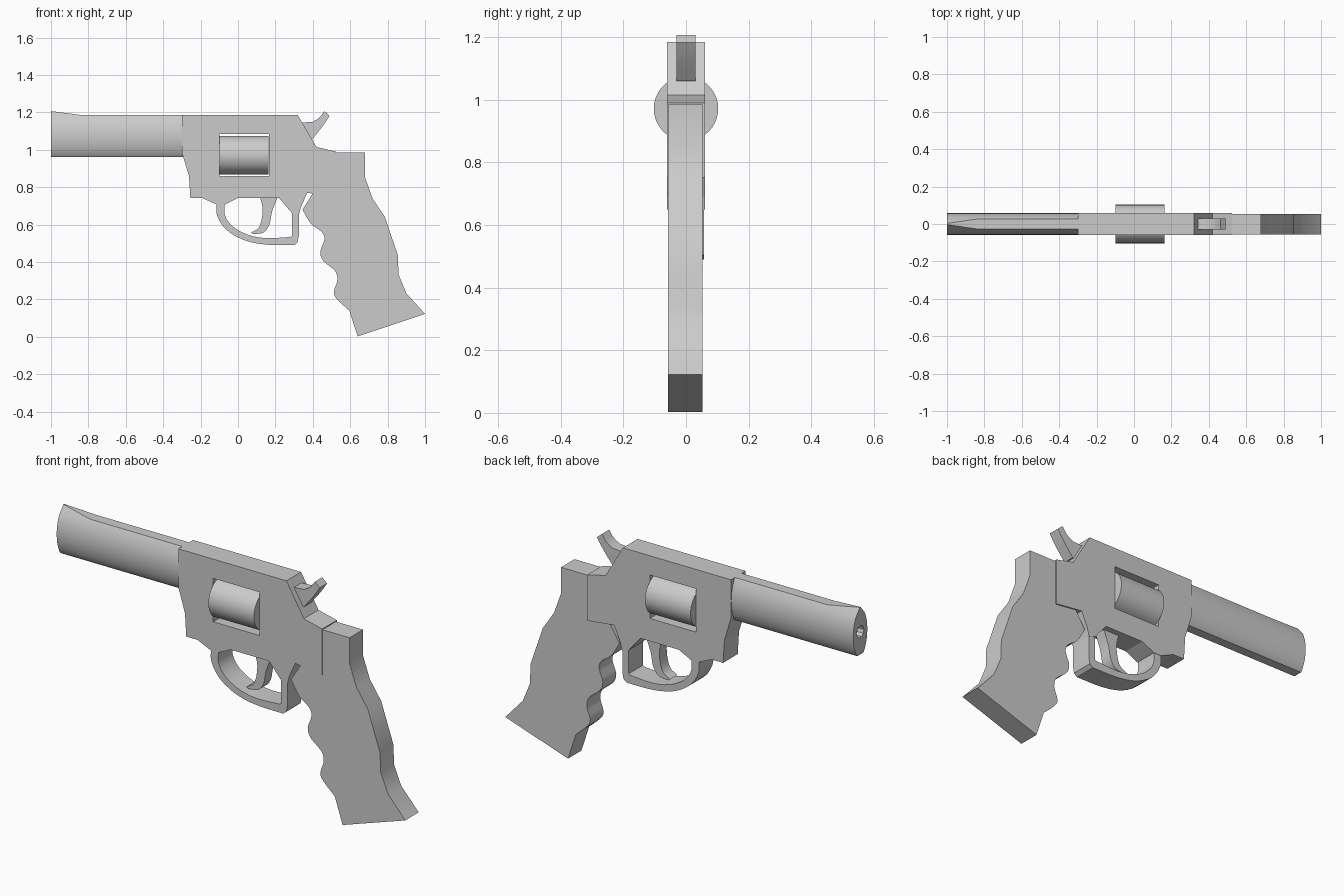
import bpy, bmesh, math
from mathutils import Vector, Matrix

if "Cube" in bpy.data.objects:
    bpy.data.objects.remove(bpy.data.objects["Cube"])


def finish(name, bm, smooth=None):
    bmesh.ops.recalc_face_normals(bm, faces=bm.faces[:])
    me = bpy.data.meshes.new(name)
    bm.to_mesh(me)
    bm.free()
    ob = bpy.data.objects.new(name, me)
    bpy.context.collection.objects.link(ob)
    if smooth:
        bpy.ops.object.select_all(action='DESELECT')
        bpy.context.view_layer.objects.active = ob
        ob.select_set(True)
        bpy.ops.object.shade_smooth_by_angle(angle=math.radians(smooth))
    return ob


def plate(name, pts, y0, y1, smooth=None):
    """Side profile (x, z) extruded across y."""
    bm = bmesh.new()
    face = bm.faces.new([bm.verts.new((x, y0, z)) for x, z in pts])
    geo = bmesh.ops.extrude_face_region(bm, geom=[face])['geom']
    bmesh.ops.translate(bm, vec=(0, y1 - y0, 0),
                        verts=[g for g in geo if isinstance(g, bmesh.types.BMVert)])
    return finish(name, bm, smooth)


def curve(pts, steps=3):
    """Smooth curve through the given points."""
    p = [Vector(q) for q in pts]
    p = [2 * p[0] - p[1]] + p + [2 * p[-1] - p[-2]]
    out = []
    for a, b, c, d in zip(p, p[1:], p[2:], p[3:]):
        for i in range(steps):
            t = i / steps
            out.append(0.5 * (2 * b + (c - a) * t + (2 * a - 5 * b + 4 * c - d) * t * t
                              + (3 * b - a - 3 * c + d) * t ** 3))
    return [tuple(v) for v in out] + [tuple(p[-2])]


def rod(name, x0, x1, z, r, n, smooth=None):
    """Cylinder lying along x."""
    bm = bmesh.new()
    m = Matrix.Translation(((x0 + x1) / 2, 0, z)) @ Matrix.Rotation(math.pi / 2, 4, 'Y')
    bmesh.ops.create_cone(bm, cap_ends=True, segments=n, radius1=r, radius2=r,
                          depth=x1 - x0, matrix=m)
    return finish(name, bm, smooth)


def cut(ob, cutter):
    cutter.hide_render = True
    mod = ob.modifiers.new('cut', 'BOOLEAN')
    mod.object = cutter
    mod.solver = 'EXACT'
    bpy.context.view_layer.objects.active = ob
    bpy.ops.object.modifier_apply(modifier=mod.name)
    bpy.data.objects.remove(cutter)


# Frame with a window through it
frame = plate('frame', [
    (-0.30, 1.185), (0.32, 1.185), (0.42, 1.015), (0.525, 0.99), (0.525, 0.752),
    (0.37, 0.77), (0.335, 0.69), (0.325, 0.65), (0.29, 0.66), (0.22, 0.742),
    (0.0, 0.742), (-0.07, 0.708), (-0.115, 0.708), (-0.19, 0.742), (-0.255, 0.742),
    (-0.262, 0.86), (-0.30, 0.985)], -0.06, 0.06)
cut(frame, plate('window_cutter', [(-0.10, 0.86), (0.165, 0.86), (0.165, 1.085),
                                   (-0.10, 1.085)], -0.2, 0.2))

# Drum in the window
rod('drum', -0.098, 0.163, 0.972, 0.103, 40, 35)

# Barrel: half section mirrored and lofted, top rib rising to a pointed sight
half = [(0.028, 1.185)] + curve([(0.038, 1.165), (0.052, 1.125), (0.058, 1.075),
                                 (0.052, 1.02), (0.035, 0.975)], 2) + [(0.024, 0.962)]
bm = bmesh.new()
rings = []
for x, top in ((-1.0, (0.003, 1.207)), (-0.83, half[0]), (-0.295, half[0])):
    side = [top] + half[1:]
    sec = side + [(-y, z) for y, z in reversed(side)]
    rings.append([bm.verts.new((x, y, z)) for y, z in sec])
n = len(rings[0])
for a, b in zip(rings, rings[1:]):
    for i in range(n):
        j = (i + 1) % n
        bm.faces.new((a[i], a[j], b[j], b[i]))
bm.faces.new(rings[0])
bm.faces.new(rings[-1])
barrel = finish('barrel', bm, 22)
cut(barrel, rod('bore_cutter', -1.1, -0.85, 1.08, 0.03, 10))

# Grip with finger grooves
grooves = curve([(0.345, 0.68), (0.39, 0.605), (0.447, 0.562), (0.462, 0.52),
                 (0.44, 0.455), (0.457, 0.405), (0.517, 0.355), (0.532, 0.305),
                 (0.512, 0.24), (0.53, 0.20), (0.595, 0.14)])
back = [(0.64, 0.003), (1.0, 0.123), (0.90, 0.233), (0.858, 0.335), (0.855, 0.435),
        (0.785, 0.642), (0.72, 0.738), (0.68, 0.85), (0.68, 0.985), (0.52, 0.985),
        (0.42, 0.80)]
plate('grip', grooves + back, -0.057, 0.053, 30)

# Trigger guard
outer = curve([(-0.115, 0.712), (-0.112, 0.65), (-0.065, 0.575), (0.03, 0.518),
               (0.15, 0.493), (0.30, 0.49)])
inner = curve([(0.28, 0.534), (0.15, 0.528), (0.05, 0.547), (-0.03, 0.592),
               (-0.07, 0.65), (-0.072, 0.712)])
plate('trigger_guard', outer + [(0.318, 0.505), (0.325, 0.54), (0.325, 0.66), (0.335, 0.70),
                                (0.288, 0.67), (0.288, 0.54)] + inner, -0.058, 0.058, 30)

# Trigger
plate('trigger', curve([(0.115, 0.755), (0.132, 0.68), (0.115, 0.59), (0.07, 0.558)])
      + curve([(0.08, 0.55), (0.135, 0.557), (0.168, 0.60), (0.182, 0.67), (0.215, 0.755)]),
      -0.03, 0.03, 35)

# Hammer
plate('hammer', [(0.33, 1.145)] + curve([(0.40, 1.15), (0.435, 1.172), (0.462, 1.207)])
      + curve([(0.49, 1.183), (0.455, 1.13), (0.40, 1.06)]) + [(0.36, 1.06)],
      -0.03, 0.03, 35)
